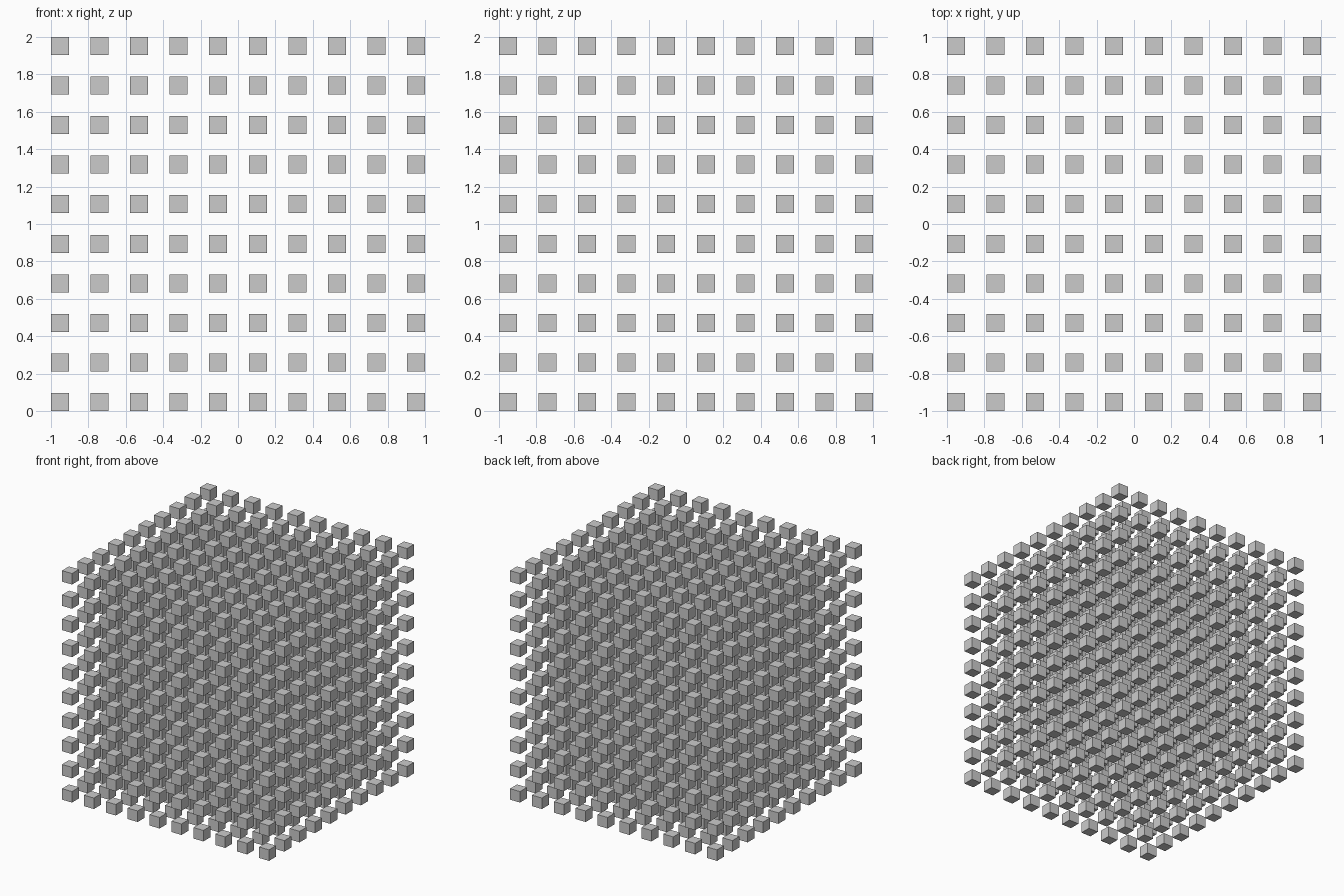
import bpy

if "Cube" in bpy.data.objects:
    bpy.data.objects.remove(bpy.data.objects["Cube"])

COUNT = 10                              # cubes along each axis
RATIO = 2.2                             # spacing relative to cube size
SIZE = 2 / ((COUNT - 1) * RATIO + 1)    # overall span is 2 units
PITCH = SIZE * RATIO

# Corner cube of the lattice
start = -1 + SIZE / 2
bpy.ops.mesh.primitive_cube_add(size=SIZE, location=(start, start, SIZE / 2))
lattice = bpy.context.object
lattice.name = "cube_lattice"

# Repeat it along x, y and z
for axis in range(3):
    array = lattice.modifiers.new("array_" + "xyz"[axis], 'ARRAY')
    array.count = COUNT
    array.use_relative_offset = False
    array.use_constant_offset = True
    offset = [0, 0, 0]
    offset[axis] = PITCH
    array.constant_offset_displace = offset
